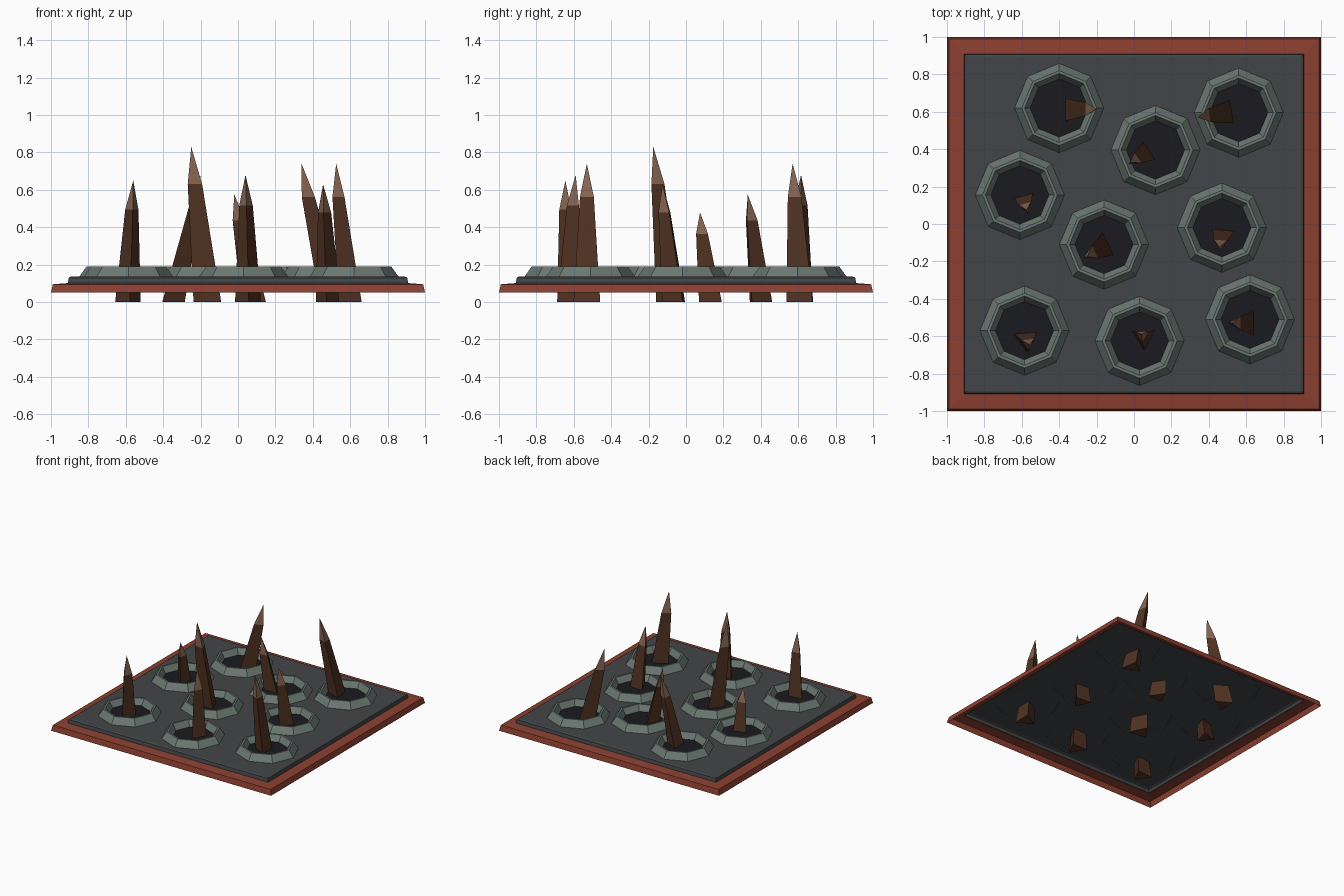
import bpy, bmesh, math
from mathutils import Vector

if "Cube" in bpy.data.objects:
    bpy.data.objects.remove(bpy.data.objects["Cube"])


def material(name, rgb):
    m = bpy.data.materials.new(name)
    m.diffuse_color = (*rgb, 1)
    m.use_nodes = True
    m.node_tree.nodes["Principled BSDF"].inputs["Base Color"].default_value = m.diffuse_color
    return m


RUST = material("rust", (0.26, 0.05, 0.03))
SLATE = material("slate", (0.055, 0.06, 0.065))
STONE = material("stone", (0.15, 0.19, 0.17))
PIT = material("pit", (0.011, 0.011, 0.014))
WOOD = material("wood", (0.08, 0.032, 0.016))
CUT_WOOD = material("cut_wood", (0.24, 0.13, 0.085))


def make_loft(name, rings, mats, cap_start=False, cap_end=False, tip=None):
    """Skin successive rings of points, with optional caps or a pointed tip."""
    bm = bmesh.new()
    loops = [[bm.verts.new(p) for p in r] for r in rings]
    n = len(loops[0])
    for a, b in zip(loops, loops[1:]):
        for i in range(n):
            j = (i + 1) % n
            bm.faces.new((a[i], a[j], b[j], b[i]))
    if cap_start:
        bm.faces.new(loops[0][::-1])
    if cap_end:
        bm.faces.new(loops[-1])
    if tip is not None:
        t = bm.verts.new(tip)
        for i in range(n):
            f = bm.faces.new((loops[-1][i], loops[-1][(i + 1) % n], t))
            f.material_index = 1
    me = bpy.data.meshes.new(name)
    bm.to_mesh(me)
    bm.free()
    for m in mats:
        me.materials.append(m)
    ob = bpy.data.objects.new(name, me)
    bpy.context.collection.objects.link(ob)
    return ob


def ngon(n, r, c, angle=0):
    return [(c[0] + r * math.cos(angle + math.tau * i / n),
             c[1] + r * math.sin(angle + math.tau * i / n), c[2]) for i in range(n)]


def square(h, z):
    return ngon(4, h * math.sqrt(2), (0, 0, z), math.pi / 4)


# rusty outer rim and raised plate, both open underneath
make_loft("rim", [square(1.0, 0.05), square(0.99, 0.095), square(0.905, 0.102)], [RUST])
make_loft("plate", [square(0.91, 0.10), square(0.905, 0.13), square(0.895, 0.136)],
          [SLATE], cap_end=True)

# hole centre, spike base (x, y), spike tip (x, y, z), direction of one corner
SPIKES = [
    ((-0.40, 0.62), (-0.365, 0.61), (-0.20, 0.615, 0.68), 0),
    ((0.56, 0.595), (0.52, 0.60), (0.34, 0.57, 0.74), 190),
    ((0.115, 0.395), (0.08, 0.385), (-0.02, 0.33, 0.575), 215),
    ((-0.61, 0.155), (-0.585, 0.14), (-0.575, 0.075, 0.48), -75),
    ((-0.16, -0.11), (-0.16, -0.11), (-0.25, -0.175, 0.83), 205),
    ((0.47, -0.02), (0.48, -0.05), (0.455, -0.125, 0.63), -95),
    ((-0.585, -0.57), (-0.585, -0.61), (-0.56, -0.645, 0.65), -85),
    ((0.03, -0.625), (0.055, -0.61), (0.04, -0.59, 0.68), -88),
    ((0.62, -0.51), (0.62, -0.53), (0.525, -0.53, 0.74), 180),
]

for k, (hole, base, tip, deg) in enumerate(SPIKES, 1):
    # octagonal collar with a dark pit floor
    profile = [(0.24, 0.134), (0.20, 0.19), (0.185, 0.19), (0.155, 0.141)]
    make_loft(f"hole_collar_{k}", [ngon(8, r, (*hole, z)) for r, z in profile], [STONE])
    make_loft(f"pit_floor_{k}", [ngon(8, 0.157, (*hole, 0.142))], [PIT], cap_end=True)

    # leaning three-sided stake with a sharpened point
    foot, top = Vector((*base, 0)), Vector(tip)
    r = 0.055 + 0.037 * top.z
    shoulder = foot.lerp(top, 0.76)
    make_loft(f"spike_{k}",
              [ngon(3, r, foot, math.radians(deg)),
               ngon(3, r * 0.52, shoulder, math.radians(deg))],
              [WOOD, CUT_WOOD], cap_start=True, tip=top)
